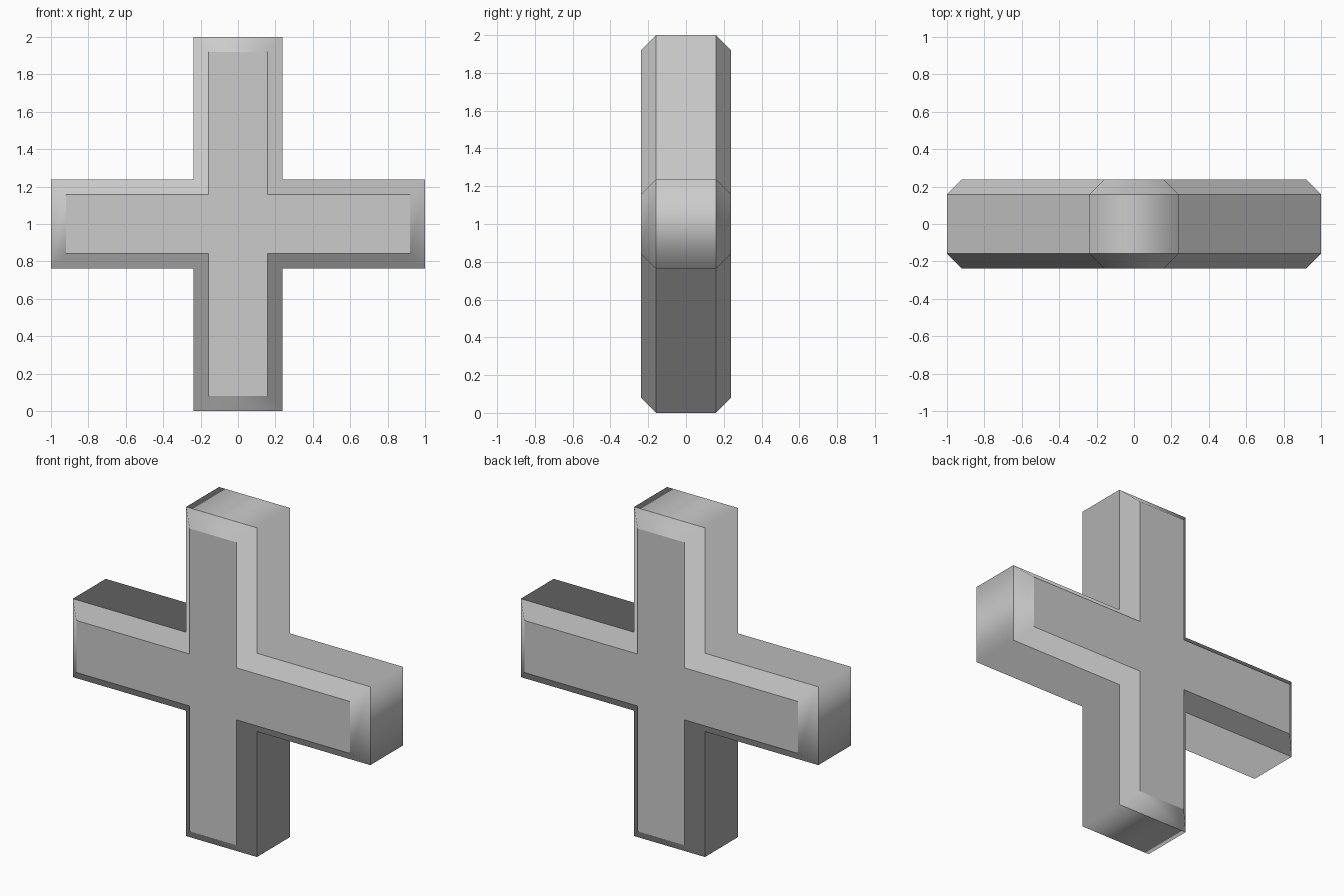
import bpy
import bmesh

default = bpy.data.objects.get("Cube")
if default:
    bpy.data.objects.remove(default, do_unlink=True)

REACH = 1.0      # arm length from the centre
HALF = 0.238     # half width of an arm, and half depth
BEVEL = 0.08     # chamfer around the front and back

grey = bpy.data.materials.new("light grey")
grey.use_nodes = True
colour = (0.6, 0.6, 0.6, 1)
grey.diffuse_color = colour
grey.node_tree.nodes["Principled BSDF"].inputs["Base Color"].default_value = colour


def plus_outline(reach, half):
    """Outline of a plus, one quarter turned four times."""
    points = []
    quarter = [(reach, -half), (reach, half), (half, half)]
    for _ in range(4):
        points += quarter
        quarter = [(-z, x) for x, z in quarter]
    return points


bm = bmesh.new()


def ring(y, inset):
    return [bm.verts.new((x, y, z + REACH))
            for x, z in plus_outline(REACH - inset, HALF - inset)]


# Rings from front to back: chamfer, side wall, chamfer
rings = [ring(-HALF, BEVEL), ring(-HALF + BEVEL, 0),
         ring(HALF - BEVEL, 0), ring(HALF, BEVEL)]

bm.faces.new(rings[0])
bm.faces.new(rings[-1][::-1])
for a, b in zip(rings, rings[1:]):
    for i in range(len(a)):
        j = (i + 1) % len(a)
        bm.faces.new((a[i], b[i], b[j], a[j]))
bmesh.ops.recalc_face_normals(bm, faces=bm.faces)

# Smooth bands that run round the corners, with sharp edges between them
for face in bm.faces:
    face.smooth = True
for loop in rings:
    for i in range(len(loop)):
        bm.edges.get((loop[i - 1], loop[i])).smooth = False

mesh = bpy.data.meshes.new("plus_body")
bm.to_mesh(mesh)
bm.free()
mesh.materials.append(grey)
plus_body = bpy.data.objects.new("plus_body", mesh)
bpy.context.collection.objects.link(plus_body)
